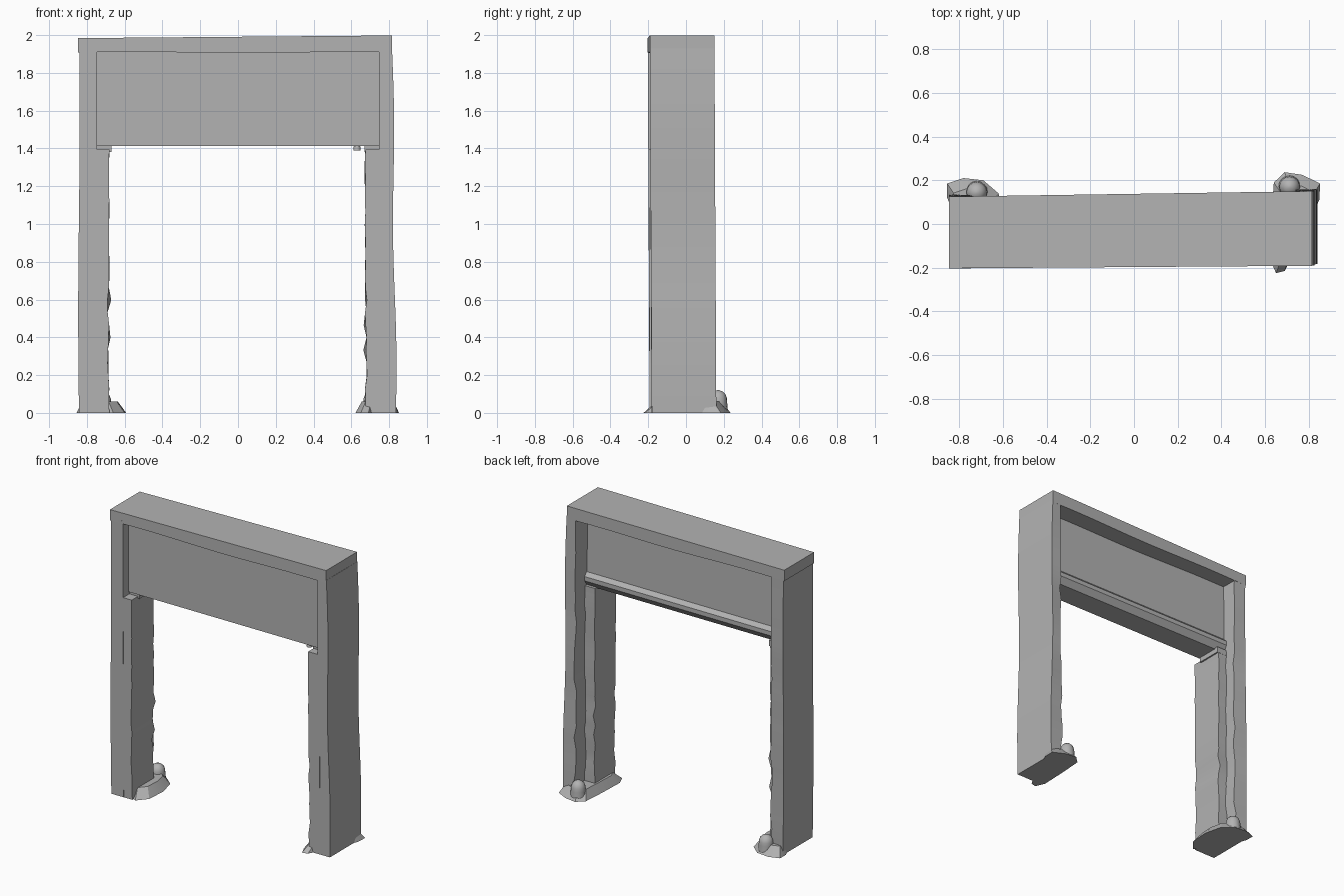
import bpy, bmesh, math, random
from mathutils import Vector

random.seed(4)
cube = bpy.data.objects.get("Cube")
if cube:
    bpy.data.objects.remove(cube, do_unlink=True)

grey = bpy.data.materials.new("stone grey")
grey.use_nodes = True
tone = (0.45, 0.45, 0.45, 1)
grey.diffuse_color = tone
grey.node_tree.nodes["Principled BSDF"].inputs["Base Color"].default_value = tone


def finish(name, bm, angle=35):
    bmesh.ops.recalc_face_normals(bm, faces=bm.faces)
    mesh = bpy.data.meshes.new(name)
    bm.to_mesh(mesh)
    bm.free()
    mesh.materials.append(grey)
    ob = bpy.data.objects.new(name, mesh)
    bpy.context.collection.objects.link(ob)
    bpy.ops.object.select_all(action='DESELECT')
    ob.select_set(True)
    bpy.context.view_layer.objects.active = ob
    bpy.ops.object.shade_smooth_by_angle(angle=math.radians(angle))
    return ob


def loft(name, rings, angle=35):
    """Skin a closed solid through rings with equal point counts."""
    bm = bmesh.new()
    loops = [[bm.verts.new(p) for p in ring] for ring in rings]
    n = len(loops[0])
    for a, b in zip(loops, loops[1:]):
        for i in range(n):
            j = (i + 1) % n
            bm.faces.new((a[i], a[j], b[j], b[i]))
    bm.faces.new(loops[0])
    bm.faces.new(loops[-1])
    return finish(name, bm, angle)


def front_y(x, z):
    return -0.197 + 0.007 * x + 0.01 * (1 - z / 2)


def back_y(x, z):
    return 0.138 + 0.015 * x + 0.01 * (1 - z / 2)


def outer_x(side, z):
    if side < 0:
        return -0.842 - 0.004 * math.sin(z * 3)
    return 0.836 - 0.01 * z + 0.006 * math.sin(z * 5)


def chip(amount):
    return random.uniform(-amount, amount)


FLANGE_TOP = 1.395
FLANGE_BACK = 0.045

for side, word in ((-1, "right"), (1, "left")):
    # Full-depth outer wall of the post, with a worn back inner edge
    rings = []
    for k in range(25):
        z = 1.93 * k / 24
        xo, xi = outer_x(side, z), side * 0.747
        yf, yb = front_y(xo, z), back_y(xo, z)
        wear = 0.009 if z < 1.3 else 0.003
        rings.append([(xo, yf, z), (xo, yb, z),
                      (xi + chip(wear), yb - abs(chip(wear)), z), (xi, yf, z)])
    loft(word + "_post_wall", rings)

    # Inner flange that makes the post L-shaped and carries the panel
    rings = []
    for k in range(22):
        z = FLANGE_TOP * k / 21
        xi = side * (0.672 if side > 0 else 0.681)
        yf = front_y(xi, z)
        wear = 0.011 if 0.15 < z < 0.6 else 0.003
        rings.append([(side * 0.76, yf, z),
                      (side * 0.76, FLANGE_BACK, z),
                      (xi + chip(wear), FLANGE_BACK + chip(wear), z),
                      (xi + side * abs(chip(wear)), yf, z)])
    loft(word + "_post_flange", rings)

# Top beam, rising slightly towards one end
rings = []
for k in range(11):
    t = k / 10
    x = -0.846 + t * 1.66
    low, top = 1.908 + 0.004 * math.sin(t * 9), 1.984 + 0.014 * t
    rings.append([(x, front_y(x, 2), low), (x, front_y(x, 2), top),
                  (x, back_y(x, 2), top), (x, back_y(x, 2), low)])
loft("top_beam", rings)

# Recessed header panel with a projecting lip along the back of its foot
profile = [(-0.14, 1.413), (-0.14, 1.93), (0.015, 1.93), (0.025, 1.51),
           (0.05, 1.485), (0.05, 1.455), (0.02, 1.413)]
loft("header_panel", [[(x, y, z) for y, z in profile] for x in (-0.76, 0.76)], 20)

# Ledge at the foot of the panel's back, across each post
for side in (-1, 1):
    x0, x1 = side * 0.67, side * 0.76
    loft("panel_seat", [[(x, -0.13, z) for x in (x0, x1)] +
                        [(x, FLANGE_BACK, z) for x in (x1, x0)]
                        for z in (1.38, 1.42)])


def mound(name, outline, centre, shrink, height):
    """Low rubble heap tapering from a ground outline."""
    c = Vector(centre)
    rings = []
    for scale, z in ((1, 0), (1 - shrink * 0.5, height * 0.5), (1 - shrink, height)):
        rings.append([(*(c + (Vector(p) - c) * scale), z) for p in outline])
    loft(name, rings, 25)


def peg(name, x, y, radius, height):
    """Round-topped peg standing on the rubble."""
    rings = []
    for r, z in ((1.1, 0), (1, 0.45), (0.97, 0.65), (0.8, 0.83), (0.48, 0.95), (0.12, 1)):
        rings.append([(x + radius * r * math.cos(a * math.tau / 16),
                       y + radius * r * math.sin(a * math.tau / 16), z * height)
                      for a in range(16)])
    loft(name, rings, 50)


# Rubble and pegs around the feet
mound("right_foot_rubble",
      [(-0.855, 0.12), (-0.855, 0.185), (-0.78, 0.21), (-0.69, 0.2), (-0.62, 0.14),
       (-0.592, 0.02), (-0.6, -0.12), (-0.66, -0.19), (-0.74, -0.15)],
      (-0.75, 0.03), 0.28, 0.06)
mound("left_foot_rubble",
      [(0.848, 0.11), (0.852, 0.185), (0.77, 0.225), (0.69, 0.237), (0.64, 0.19),
       (0.628, 0.02), (0.622, -0.16), (0.65, -0.225), (0.69, -0.215), (0.75, -0.1)],
      (0.75, 0.03), 0.26, 0.06)
peg("right_foot_peg", -0.72, 0.145, 0.048, 0.115)
peg("left_foot_peg", 0.712, 0.17, 0.048, 0.12)

# Small broken nub under the panel corner
peg("panel_nub", 0.63, -0.11, 0.018, 0.03)
bpy.data.objects["panel_nub"].location.z = 1.39
